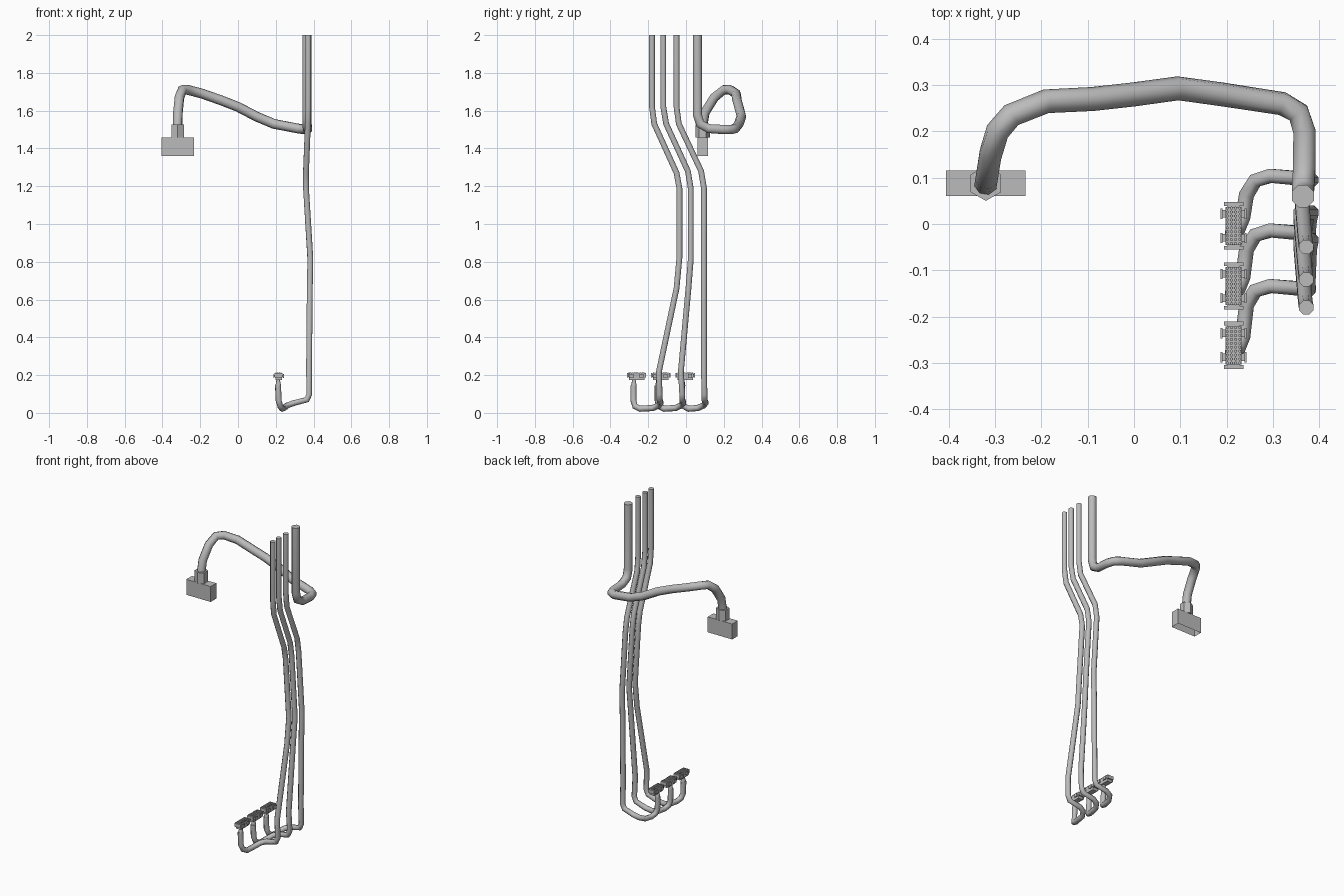
import bpy, bmesh, math
from mathutils import Matrix, Vector

old = bpy.data.objects.get("Cube")
if old:
    bpy.data.objects.remove(old, do_unlink=True)

grey = bpy.data.materials.new("cable grey")
grey.use_nodes = True
grey.diffuse_color = (0.5, 0.5, 0.5, 1)
grey.node_tree.nodes["Principled BSDF"].inputs["Base Color"].default_value = (0.5, 0.5, 0.5, 1)


def finish(bm, name, smooth=False):
    mesh = bpy.data.meshes.new(name)
    bmesh.ops.recalc_face_normals(bm, faces=bm.faces)
    bm.to_mesh(mesh)
    bm.free()
    mesh.materials.append(grey)
    obj = bpy.data.objects.new(name, mesh)
    bpy.context.collection.objects.link(obj)
    if smooth:
        bpy.ops.object.select_all(action="DESELECT")
        obj.select_set(True)
        bpy.context.view_layer.objects.active = obj
        bpy.ops.object.shade_smooth_by_angle(angle=math.radians(50))
    return obj


def box(bm, centre, size):
    m = Matrix.Translation(centre) @ Matrix.Diagonal((*size, 1))
    return bmesh.ops.create_cube(bm, size=1, matrix=m)["verts"]


def cylinder(bm, centre, r1, r2, depth, sides):
    bmesh.ops.create_cone(bm, cap_ends=True, segments=sides, radius1=r1, radius2=r2,
                          depth=depth, matrix=Matrix.Translation(centre))


def tube(name, points, radius, sides=8):
    """Sweep a mitred ring along a polyline."""
    bm = bmesh.new()
    pts = [Vector(p) for p in points]
    dirs = [(b - a).normalized() for a, b in zip(pts, pts[1:])]
    side = Vector((1, 0, 0))
    rings = []
    for i, p in enumerate(pts):
        d = (dirs[max(i - 1, 0)] + dirs[min(i, len(dirs) - 1)]).normalized()
        side = (side - d * side.dot(d)).normalized()
        up = d.cross(side)
        angles = [math.tau * (k + 0.5) / sides for k in range(sides)]
        rings.append([bm.verts.new(p + radius * (side * math.cos(a) + up * math.sin(a)))
                      for a in angles])
    for a, b in zip(rings, rings[1:]):
        for k in range(sides):
            n = (k + 1) % sides
            bm.faces.new((a[k], a[n], b[n], b[k]))
    bm.faces.new(rings[0])
    bm.faces.new(rings[-1])
    return finish(bm, name, True)


# Thick cable looping round to the wide plug
tube("main_cable", [
    (0.365, 0.06, 2), (0.365, 0.06, 1.58), (0.365, 0.075, 1.53), (0.368, 0.12, 1.505),
    (0.368, 0.20, 1.50), (0.355, 0.24, 1.50), (0.32, 0.26, 1.505), (0.19, 0.28, 1.53),
    (0.095, 0.293, 1.57), (0, 0.28, 1.62), (-0.09, 0.27, 1.655), (-0.19, 0.265, 1.69),
    (-0.265, 0.235, 1.71), (-0.295, 0.20, 1.71), (-0.31, 0.15, 1.67),
    (-0.318, 0.10, 1.59), (-0.32, 0.088, 1.52)], 0.026)

# Wide plug with a hexagonal collar and an open socket underneath
PX, PY = -0.32, 0.088
bm = bmesh.new()
cylinder(bm, (PX, PY, 1.492), 0.038, 0.038, 0.07, 6)
finish(bm, "main_plug_collar")
bm = bmesh.new()
box(bm, (PX, PY, 1.409), (0.172, 0.056, 0.098))
bm.faces.ensure_lookup_table()
bottom = min(bm.faces, key=lambda f: f.calc_center_median().z)
bmesh.ops.inset_region(bm, faces=[bottom], thickness=0.012)
bmesh.ops.translate(bm, verts=bottom.verts, vec=(0, 0, 0.07))
finish(bm, "main_plug_housing")


def small_plug(name, x, y):
    """Block connector with end bars, side clips and a grid of pins."""
    bm = bmesh.new()
    box(bm, (x, y, 0.192), (0.034, 0.082, 0.038))
    for s in (-1, 1):
        box(bm, (x, y + s * 0.047, 0.199), (0.042, 0.008, 0.022))
        box(bm, (x, y + s * 0.042, 0.199), (0.026, 0.012, 0.016))
        for t in (-1, 1):
            box(bm, (x + t * 0.019, y + s * 0.026, 0.195), (0.010, 0.016, 0.012))
            box(bm, (x + t * 0.026, y + s * 0.026, 0.195), (0.004, 0.022, 0.022))
    for row in range(10):
        for col in range(4):
            cylinder(bm, (x + (col - 1.5) * 0.009, y + (row - 4.5) * 0.0085, 0.212),
                     0.0035, 0.0035, 0.006, 6)
    finish(bm, name)


# Upper run of each thin cable: (y, z) stations, and the plug position
RUNS = {
    "front": ([(-0.18, 2), (-0.18, 1.62), (-0.168, 1.53), (-0.05, 1.27), (-0.035, 1.19),
               (-0.035, 0.82), (-0.05, 0.66), (-0.143, 0.22)], -0.14, -0.262),
    "middle": ([(-0.12, 2), (-0.12, 1.62), (-0.105, 1.53), (0.01, 1.28), (0.025, 1.19),
                (0.025, 0.81), (0.013, 0.66), (-0.027, 0.22)], -0.02, -0.134),
    "back": ([(-0.05, 2), (-0.05, 1.62), (-0.038, 1.53), (0.08, 1.28), (0.095, 1.19),
              (0.095, 0.81), (0.095, 0.66), (0.095, 0.22)], 0.098, -0.004),
}
XS = [0.372, 0.372, 0.37, 0.36, 0.36, 0.383, 0.38, 0.376]
for name, (run, y, plug_y) in RUNS.items():
    path = [(x, py, z) for x, (py, z) in zip(XS, run)]
    neck = plug_y - 0.016
    # Hook under the plug and rise into it
    path += [(0.378, y, 0.10), (0.365, y, 0.07), (0.295, y + 0.006, 0.052),
             (0.262, y - 0.004, 0.040), (0.243, y - 0.035, 0.026),
             (0.235, neck + 0.035, 0.022), (0.224, neck + 0.008, 0.035),
             (0.215, neck, 0.065), (0.212, neck, 0.145)]
    tube(name + "_cable", path, 0.0165)
    bm = bmesh.new()
    cylinder(bm, (0.213, neck + 0.002, 0.16), 0.015, 0.009, 0.034, 8)
    finish(bm, name + "_plug_neck", True)
    small_plug(name + "_plug", 0.215, plug_y)
